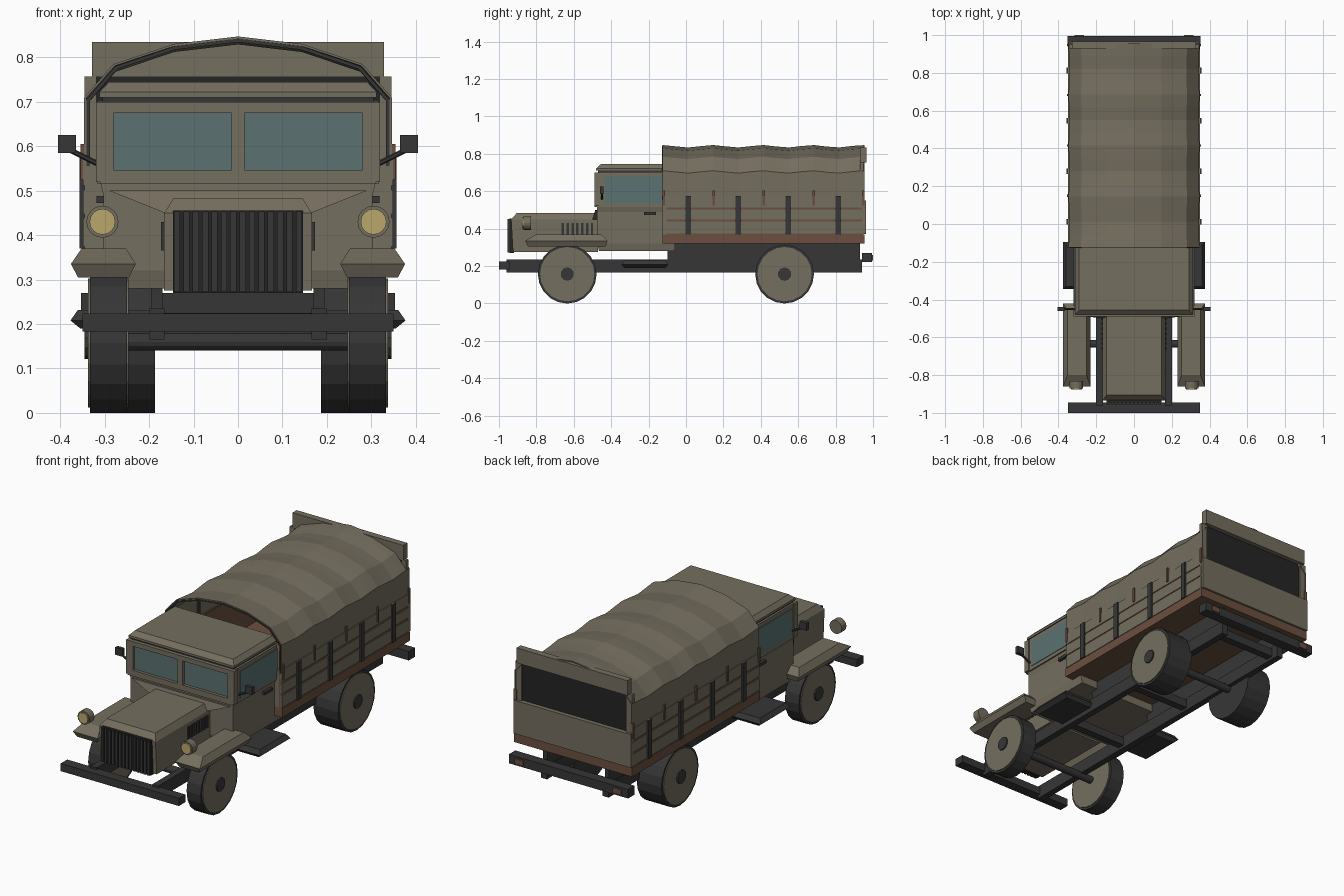
import bpy, bmesh, math
from mathutils import Vector

if "Cube" in bpy.data.objects:
    bpy.data.objects.remove(bpy.data.objects["Cube"])


def material(name, rgb):
    m = bpy.data.materials.new(name)
    m.diffuse_color = (*rgb, 1)
    m.use_nodes = True
    m.node_tree.nodes["Principled BSDF"].inputs["Base Color"].default_value = m.diffuse_color
    return m


OLIVE = material("drab_paint", (0.178, 0.156, 0.115))
DARK = material("dark_metal", (0.037, 0.037, 0.038))
BLACK = material("black_gap", (0.018, 0.018, 0.019))
GLASS = material("window_glass", (0.105, 0.165, 0.165))
WOOD = material("brown_wood", (0.150, 0.078, 0.050))
LAMP = material("lamp_yellow", (0.50, 0.39, 0.15))


def make(name, bm, mat):
    bmesh.ops.recalc_face_normals(bm, faces=bm.faces)
    me = bpy.data.meshes.new(name)
    bm.to_mesh(me)
    bm.free()
    me.materials.append(mat)
    ob = bpy.data.objects.new(name, me)
    bpy.context.collection.objects.link(ob)
    return ob


def stack(name, layers, mat, bevel=0):
    """Solid through horizontal rectangles (x0, x1, y0, y1, z), bottom to top."""
    bm = bmesh.new()
    rings = [[bm.verts.new(p) for p in
              ((a, c, z), (b, c, z), (b, d, z), (a, d, z))] for a, b, c, d, z in layers]
    for lo, hi in zip(rings, rings[1:]):
        for i in range(4):
            j = (i + 1) % 4
            bm.faces.new((lo[i], lo[j], hi[j], hi[i]))
    bm.faces.new(rings[0])
    bm.faces.new(rings[-1])
    if bevel:
        bmesh.ops.bevel(bm, geom=bm.edges[:], offset=bevel, segments=1, affect='EDGES')
    return make(name, bm, mat)


def box(name, x, y, z, mat, bevel=0):
    return stack(name, [(*x, *y, z[0]), (*x, *y, z[1])], mat, bevel)


def rod(name, p0, p1, r, mat, n=18):
    p0, p1 = Vector(p0), Vector(p1)
    d = p1 - p0
    bm = bmesh.new()
    bmesh.ops.create_cone(bm, cap_ends=True, segments=n, radius1=r, radius2=r, depth=d.length)
    ob = make(name, bm, mat)
    ob.rotation_mode = 'QUATERNION'
    ob.rotation_quaternion = d.to_track_quat('Z', 'Y')
    ob.location = (p0 + p1) / 2
    return ob


def sx(s, a, b):
    """x range on side s, in rising order."""
    return tuple(sorted((s * a, s * b)))


# chassis
for s in (-1, 1):
    box("frame_rail", sx(s, 0.165, 0.2), (-0.96, 0.94), (0.165, 0.235), DARK)
    stack("side_step", [(*sx(s, 0.2, 0.355), -0.33, -0.11, 0.19),
                        (*sx(s, 0.2, 0.377), -0.345, -0.095, 0.208),
                        (*sx(s, 0.2, 0.36), -0.33, -0.11, 0.232)], DARK)
    box("bed_support", sx(s, 0.17, 0.195), (-0.1, 0.93), (0.235, 0.325), DARK)
    box("tail_light", sx(s, 0.265, 0.315), (0.99, 1.0), (0.23, 0.26), WOOD)
box("front_bumper", (-0.35, 0.35), (-1.0, -0.945), (0.183, 0.224), DARK)
box("rear_bumper", (-0.353, 0.353), (0.94, 0.994), (0.222, 0.27), DARK)
for y in (-0.3, 0.2, 0.88):
    box("cross_member", (-0.17, 0.17), (y - 0.02, y + 0.02), (0.18, 0.225), DARK)

# wheels and axles
for y, inner in ((-0.635, 0.25), (0.527, 0.187)):
    rod("axle", (-0.28, y, 0.16), (0.28, y, 0.16), 0.02, DARK, 12)
    for s in (-1, 1):
        rod("tyre", (s * inner, y, 0.157), (s * 0.333, y, 0.157), 0.157, DARK, 20)
        rod("wheel_disc", (s * 0.325, y, 0.157), (s * 0.338, y, 0.157), 0.145, OLIVE, 20)
        rod("wheel_hub", (s * 0.33, y, 0.157), (s * 0.345, y, 0.157), 0.036, DARK, 10)
        if y < 0:
            rod("inner_disc", (s * 0.246, y, 0.157), (s * 0.255, y, 0.157), 0.145, OLIVE, 20)

# hood with chamfered top
stack("hood", [(-0.166, 0.166, -0.925, -0.47, 0.275), (-0.166, 0.166, -0.935, -0.47, 0.45),
               (-0.145, 0.145, -0.905, -0.47, 0.483)], OLIVE)
box("grille", (-0.146, 0.146), (-0.945, -0.92), (0.27, 0.455), BLACK)
for i in range(14):
    x = -0.137 + i * 0.274 / 13
    box("grille_slat", (x - 0.007, x + 0.007), (-0.955, -0.94), (0.272, 0.453), DARK)
for s in (-1, 1):
    for i in range(7):
        y = -0.665 + i * 0.026
        box("hood_vent", sx(s, 0.16, 0.173), (y, y + 0.013), (0.365, 0.43), DARK)

# fenders and headlights
for s in (-1, 1):
    stack("front_fender", [(*sx(s, 0.245, 0.36), -0.845, -0.43, 0.305),
                           (*sx(s, 0.23, 0.376), -0.86, -0.42, 0.335),
                           (*sx(s, 0.252, 0.352), -0.80, -0.455, 0.37)], OLIVE)
    rod("headlight_shell", (s * 0.305, -0.87, 0.43), (s * 0.305, -0.83, 0.43), 0.036, OLIVE, 16)
    rod("headlight_lens", (s * 0.305, -0.876, 0.43), (s * 0.305, -0.868, 0.43), 0.029, LAMP, 16)

# cab
stack("cab_lower", [(-0.295, 0.295, -0.465, -0.06, 0.28), (-0.303, 0.303, -0.475, -0.06, 0.32),
                    (-0.303, 0.303, -0.475, -0.06, 0.49), (-0.31, 0.31, -0.475, -0.12, 0.52)], OLIVE)
stack("cowl", [(-0.165, 0.165, -0.50, -0.46, 0.45), (-0.29, 0.29, -0.485, -0.46, 0.50)], OLIVE)
box("cab_upper", (-0.316, 0.316), (-0.465, -0.12), (0.515, 0.702), OLIVE)
box("roof_seam", (-0.305, 0.305), (-0.47, -0.12), (0.70, 0.712), DARK)
stack("cab_roof", [(-0.312, 0.312, -0.48, -0.115, 0.71), (-0.312, 0.312, -0.48, -0.115, 0.722),
                   (-0.29, 0.29, -0.455, -0.12, 0.745)], OLIVE)
box("windscreen_sill", (-0.31, 0.31), (-0.49, -0.46), (0.515, 0.546), OLIVE)
box("windscreen_header", (-0.32, 0.32), (-0.49, -0.46), (0.675, 0.70), OLIVE)
box("windscreen_post", (-0.015, 0.015), (-0.49, -0.46), (0.54, 0.68), OLIVE)
for s in (-1, 1):
    box("windscreen_pillar", sx(s, 0.28, 0.32), (-0.49, -0.455), (0.52, 0.70), OLIVE)
    box("windscreen_glass", sx(s, 0.015, 0.28), (-0.474, -0.466), (0.546, 0.675), GLASS)
    box("door_glass", sx(s, 0.313, 0.319), (-0.435, -0.12), (0.535, 0.68), GLASS)
    box("door_handle", sx(s, 0.30, 0.318), (-0.225, -0.16), (0.472, 0.488), DARK)
    rod("mirror_arm", (s * 0.315, -0.45, 0.56), (s * 0.375, -0.45, 0.59), 0.006, DARK, 6)
    box("mirror", sx(s, 0.365, 0.405), (-0.46, -0.44), (0.585, 0.625), DARK)

# cargo bed with planked sides
Y0, Y1 = -0.125, 0.955
SPAN = 0.267
box("bed_floor", (-0.35, 0.35), (Y0, Y1), (0.322, 0.37), WOOD)
box("headboard", (-0.345, 0.345), (Y0, Y0 + 0.02), (0.37, 0.57), OLIVE)
box("tailgate", (-0.348, 0.348), (Y1 - 0.015, Y1 + 0.008), (0.372, 0.55), OLIVE)
box("rear_opening", (-0.32, 0.32), (Y1 - 0.025, Y1 - 0.015), (0.54, 0.757), BLACK)
box("rolled_flap", (-0.328, 0.328), (Y1 - 0.025, Y1 + 0.01), (0.755, 0.835), OLIVE)
for s in (-1, 1):
    box("rear_flap_edge", sx(s, 0.31, 0.345), (Y1 - 0.025, Y1 - 0.005), (0.55, 0.757), OLIVE)
    box("side_core", sx(s, 0.33, 0.345), (Y0, Y1 - 0.01), (0.37, 0.57), WOOD)
    for z0, z1 in ((0.374, 0.438), (0.448, 0.502), (0.512, 0.575)):
        box("side_plank", sx(s, 0.335, 0.349), (Y0, Y1 - 0.005), (z0, z1), OLIVE)
    for i in range(4):
        y = 0.012 + i * SPAN
        box("stake", sx(s, 0.34, 0.357), (y - 0.015, y + 0.015), (0.37, 0.575), DARK)
    for i in range(5):
        y = min(Y0 + 0.007 + i * SPAN, Y1 - 0.007)
        box("canvas_strap", sx(s, 0.335, 0.354), (y - 0.006, y + 0.006), (0.525, 0.605), WOOD)

# canvas cover sagging between hoops
HALF = [(0.346, 0.56), (0.346, 0.71), (0.28, 0.785), (0.145, 0.83)]
ARCH = [(-x, z) for x, z in HALF] + [(0, 0.847)] + [(x, z) for x, z in reversed(HALF)]


def shell(name, ys, profile, sag, thick, mat):
    bm = bmesh.new()
    rows = []
    for y in ys:
        k = sag * (1 - math.cos(2 * math.pi * (y - Y0) / SPAN)) / 2
        rows.append([bm.verts.new((x * (1 - k * 0.6), y, z - (k if z > 0.6 else 0)))
                     for x, z in profile])
    for a, b in zip(rows, rows[1:]):
        for i in range(len(profile) - 1):
            bm.faces.new((a[i], a[i + 1], b[i + 1], b[i]))
    ob = make(name, bm, mat)
    mod = ob.modifiers.new("thickness", 'SOLIDIFY')
    mod.thickness = thick
    mod.offset = -1
    # keep the outer side of the open sheet facing away from the bed
    up = max(ob.data.polygons, key=lambda p: p.center.z)
    if up.normal.z < 0:
        ob.data.flip_normals()
    return ob


shell("canvas_cover", [Y0 + (Y1 - Y0) * i / 16 for i in range(17)], ARCH, 0.013, 0.005, OLIVE)
INNER = [(x * 0.985, z - 0.005) for x, z in ARCH]
for i in range(4):
    y = Y0 + i * SPAN
    shell("canvas_hoop", [y - 0.002 * (i == 0), y + 0.015], INNER, 0, 0.008, DARK)
